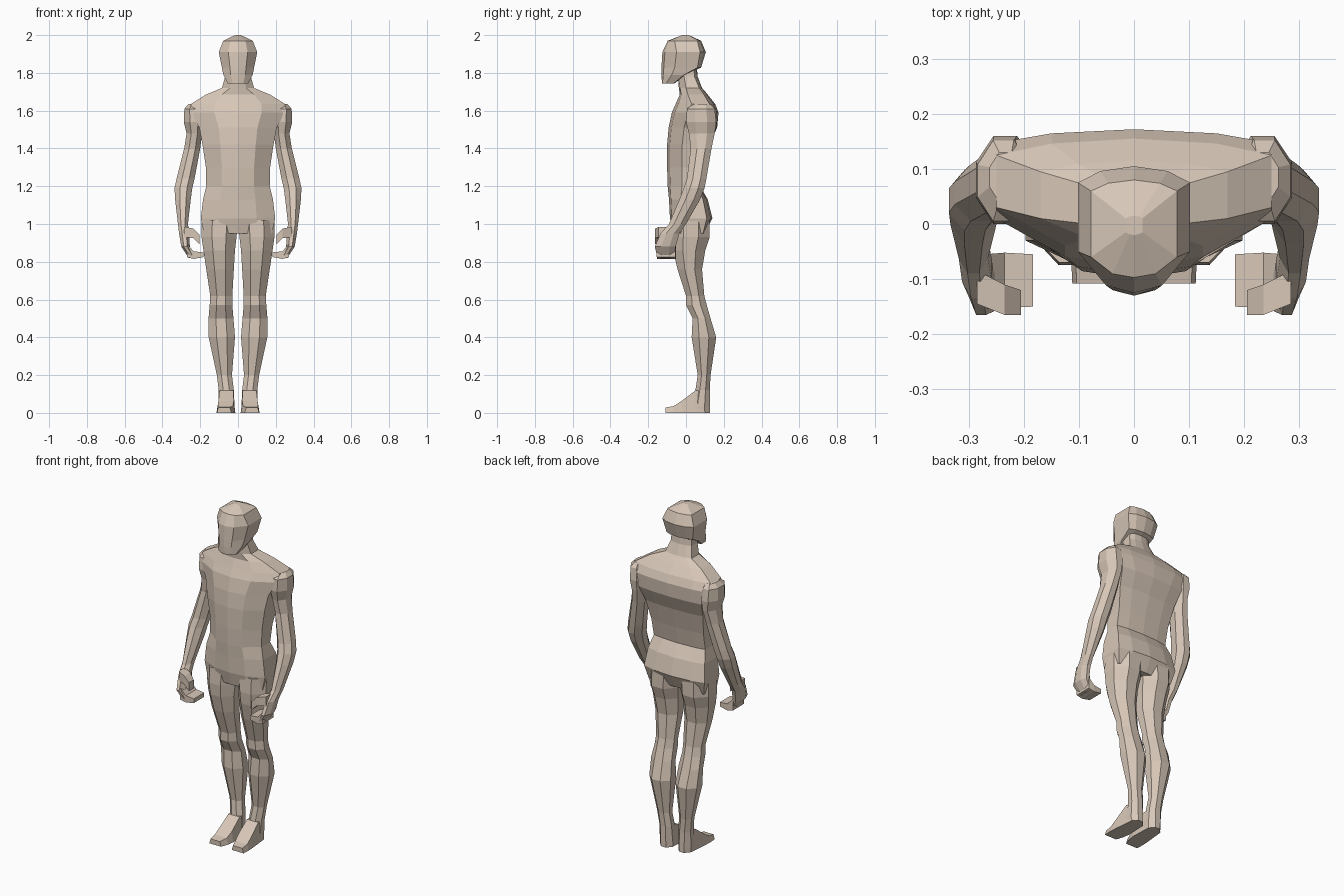
import bpy, bmesh

skin = bpy.data.materials.new("warm_beige")
skin.diffuse_color = (0.68, 0.57, 0.475, 1)


def loft(name, rings):
    """Skin a list of equal-length point rings and cap both ends, flat shaded."""
    bm = bmesh.new()
    rows = [[bm.verts.new(p) for p in ring] for ring in rings]
    n = len(rows[0])
    for a, b in zip(rows, rows[1:]):
        for i in range(n):
            j = (i + 1) % n
            bm.faces.new((a[i], a[j], b[j], b[i]))
    bm.faces.new(rows[0][::-1])
    bm.faces.new(rows[-1])
    bmesh.ops.recalc_face_normals(bm, faces=bm.faces)
    mesh = bpy.data.meshes.new(name)
    bm.to_mesh(mesh)
    bm.free()
    mesh.materials.append(skin)
    obj = bpy.data.objects.new(name, mesh)
    bpy.context.collection.objects.link(obj)
    return obj


def body_ring(z, front, back, w, side_front, side_back):
    """Symmetric ten-point ring: centre front and back plus both flanks."""
    half = [(0.5 * w, 0.82 * front + 0.18 * side_front),
            (w, side_front), (w, side_back),
            (0.6 * w, 0.7 * back + 0.3 * side_back)]
    return ([(0, front, z)] + [(x, y, z) for x, y in half] + [(0, back, z)]
            + [(-x, y, z) for x, y in reversed(half)])


def limb_ring(s, z, x0, x1, y0, y1, c=0.3):
    """Chamfered eight-point ring on side s."""
    dx, dy = c * (x1 - x0), c * (y1 - y0)
    pts = [(x0 + dx, y0), (x1 - dx, y0), (x1, y0 + dy), (x1, y1 - dy),
           (x1 - dx, y1), (x0 + dx, y1), (x0, y1 - dy), (x0, y0 + dy)]
    return [(s * x, y, z) for x, y in pts]


def cross_ring(s, x, y0, y1, z0, z1):
    """Four-point ring standing across x, for digits."""
    return [(s * x, y0, z0), (s * x, y1, z0), (s * x, y1, z1), (s * x, y0, z1)]


# Torso and neck: z, front y, back y, half width, flank front y, flank back y
loft("torso", [body_ring(*r) for r in [
    (0.95, -0.065, 0.10, 0.180, -0.03, 0.09),
    (1.03, -0.085, 0.14, 0.197, -0.03, 0.11),
    (1.13, -0.090, 0.115, 0.185, -0.03, 0.09),
    (1.20, -0.097, 0.075, 0.168, -0.02, 0.06),
    (1.30, -0.100, 0.095, 0.170, -0.02, 0.08),
    (1.42, -0.100, 0.125, 0.188, -0.02, 0.11),
    (1.51, -0.092, 0.165, 0.205, -0.01, 0.15),
    (1.59, -0.075, 0.172, 0.250, 0.01, 0.147),
    (1.635, -0.055, 0.155, 0.250, 0.03, 0.125),
    (1.685, -0.033, 0.115, 0.170, 0.01, 0.095),
    (1.72, -0.038, 0.085, 0.085, 0.00, 0.07),
    (1.78, -0.043, 0.062, 0.068, -0.01, 0.045),
    (1.85, -0.040, 0.055, 0.062, -0.01, 0.04)]])

# Head
loft("head", [body_ring(*r) for r in [
    (1.745, -0.127, -0.060, 0.055, -0.105, -0.065),
    (1.79, -0.130, 0.000, 0.078, -0.075, -0.01),
    (1.828, -0.130, 0.080, 0.085, -0.06, 0.06),
    (1.91, -0.125, 0.105, 0.102, -0.05, 0.075),
    (1.97, -0.097, 0.080, 0.078, -0.06, 0.06),
    (2.00, -0.020, 0.015, 0.015, -0.015, 0.01)]])

for s, side in ((-1, "right"), (1, "left")):
    # Arm from shoulder cap to knuckles: z, inner x, outer x, front y, back y
    loft(side + "_arm", [limb_ring(s, *r) for r in [
        (1.635, 0.205, 0.262, 0.04, 0.13),
        (1.61, 0.19, 0.284, 0.005, 0.152),
        (1.54, 0.18, 0.287, 0.000, 0.160),
        (1.48, 0.19, 0.272, 0.015, 0.152),
        (1.40, 0.20, 0.285, 0.025, 0.135),
        (1.24, 0.23, 0.325, 0.005, 0.108),
        (1.19, 0.242, 0.336, -0.012, 0.098),
        (1.13, 0.25, 0.333, -0.035, 0.075),
        (1.00, 0.265, 0.318, -0.090, 0.000),
        (0.95, 0.258, 0.312, -0.135, -0.035),
        (0.88, 0.255, 0.300, -0.165, -0.055),
        (0.82, 0.225, 0.260, -0.150, -0.065)]])

    # Curled fingers
    loft(side + "_fingers", [cross_ring(s, *r) for r in [
        (0.270, -0.155, -0.055, 0.825, 0.895),
        (0.235, -0.152, -0.052, 0.815, 0.855),
        (0.183, -0.150, -0.055, 0.825, 0.850)]])

    # Thumb
    loft(side + "_thumb", [cross_ring(s, *r) for r in [
        (0.285, -0.145, -0.085, 0.93, 0.985),
        (0.235, -0.165, -0.110, 0.925, 0.975),
        (0.205, -0.165, -0.120, 0.895, 0.945)]])

    # Leg from hip to ankle
    loft(side + "_leg", [limb_ring(s, *r) for r in [
        (1.02, 0.000, 0.194, -0.070, 0.125),
        (0.93, 0.008, 0.193, -0.074, 0.125),
        (0.86, 0.016, 0.183, -0.068, 0.102),
        (0.76, 0.022, 0.168, -0.045, 0.085),
        (0.62, 0.030, 0.147, 0.000, 0.097),
        (0.57, 0.030, 0.150, 0.000, 0.110),
        (0.50, 0.024, 0.156, 0.035, 0.130),
        (0.40, 0.016, 0.155, 0.030, 0.160),
        (0.20, 0.032, 0.112, 0.062, 0.130),
        (0.12, 0.022, 0.102, 0.050, 0.126),
        (0.03, 0.018, 0.102, 0.030, 0.127),
        (0.00, 0.018, 0.100, 0.030, 0.127)]])

    # Foot: rings along y of inner x, outer x, top z
    loft(side + "_foot", [
        [(s * x0, y, 0), (s * x1, y, 0), (s * (x1 - 0.008), y, h), (s * (x0 + 0.008), y, h)]
        for y, x0, x1, h in [(-0.108, 0.035, 0.112, 0.028), (-0.065, 0.020, 0.114, 0.036),
                             (-0.025, 0.014, 0.112, 0.062), (0.05, 0.016, 0.105, 0.118),
                             (0.10, 0.020, 0.100, 0.118)]])
